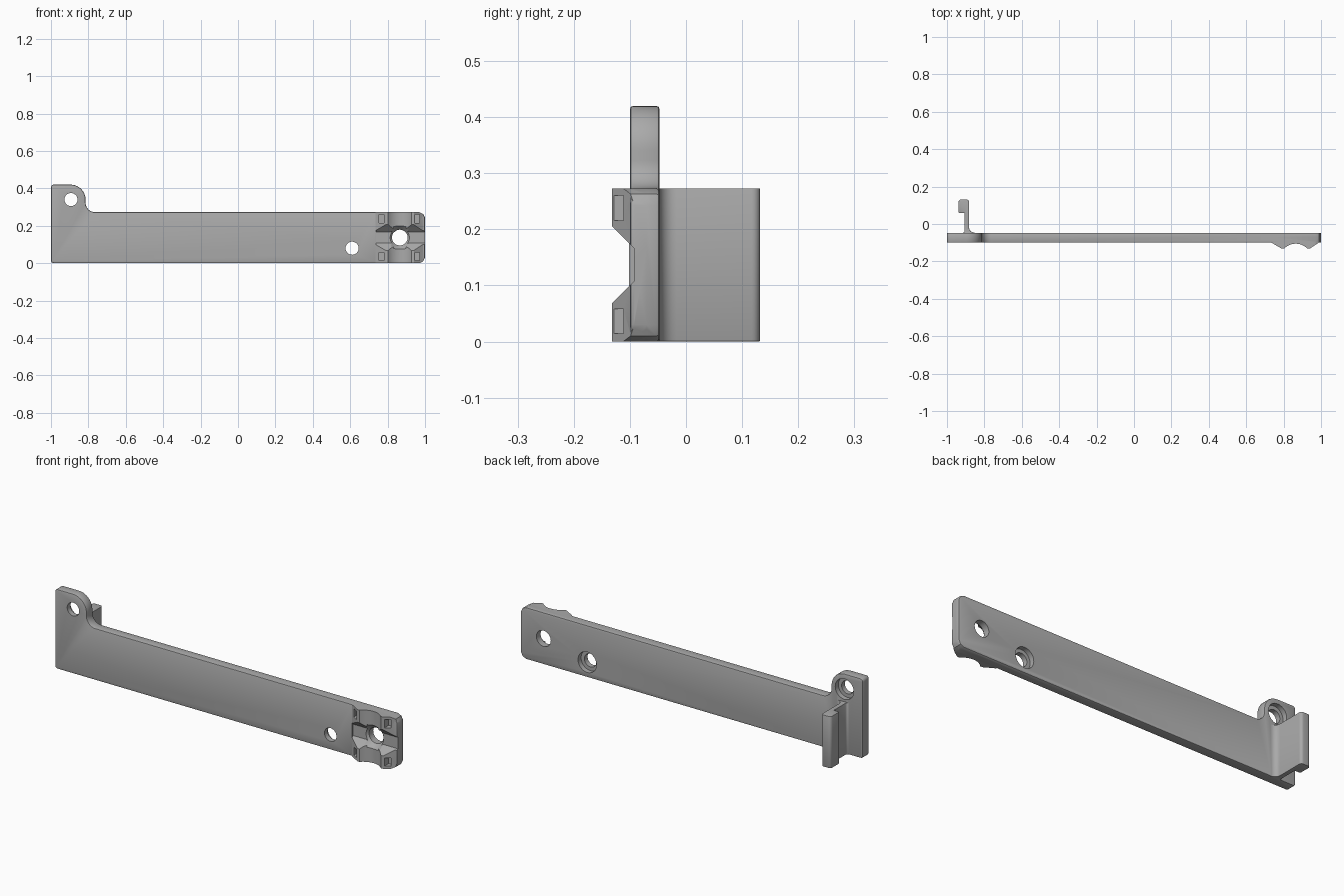
import bpy, bmesh
from math import cos, sin, radians
from mathutils import Matrix

cube = bpy.data.objects.get("Cube")
if cube:
    bpy.data.objects.remove(cube)

grey = bpy.data.materials.new("plain grey")
grey.use_nodes = True
colour = (0.4, 0.4, 0.4, 1)
grey.diffuse_color = colour
grey.node_tree.nodes["Principled BSDF"].inputs["Base Color"].default_value = colour

FRONT, BACK, TOP = -0.1, -0.047, 0.273


def arc(cx, cy, r, start, end, steps=10):
    """Points along a circular arc, angles in degrees."""
    angles = [radians(start + (end - start) * i / steps) for i in range(steps + 1)]
    return [(cx + r * cos(a), cy + r * sin(a)) for a in angles]


def prism(name, points, axis, low, high):
    """Extrude a closed 2D outline along the given axis."""
    place = {"x": lambda p, d: (d, p[0], p[1]),
             "y": lambda p, d: (p[0], d, p[1]),
             "z": lambda p, d: (p[0], p[1], d)}[axis]
    bm = bmesh.new()
    face = bm.faces.new([bm.verts.new(place(p, low)) for p in points])
    new = bmesh.ops.extrude_face_region(bm, geom=[face])["geom"]
    shift = [b - a for a, b in zip(place((0, 0), low), place((0, 0), high))]
    bmesh.ops.translate(bm, vec=shift, verts=[v for v in new if isinstance(v, bmesh.types.BMVert)])
    bmesh.ops.recalc_face_normals(bm, faces=bm.faces)
    return to_object(name, bm)


def to_object(name, bm):
    mesh = bpy.data.meshes.new(name)
    bm.to_mesh(mesh)
    bm.free()
    mesh.materials.append(grey)
    obj = bpy.data.objects.new(name, mesh)
    bpy.context.collection.objects.link(obj)
    return obj


def drill(x, z, y1, r1, y2, r2):
    """Round cutter running along y, radius r1 at y1 and r2 at y2."""
    bm = bmesh.new()
    turn = Matrix.Translation((x, (y1 + y2) / 2, z)) @ Matrix.Rotation(radians(-90), 4, "X")
    bmesh.ops.create_cone(bm, cap_ends=True, segments=40, radius1=r1, radius2=r2,
                          depth=y2 - y1, matrix=turn)
    return to_object("drill", bm)


def select(obj):
    bpy.ops.object.select_all(action="DESELECT")
    obj.select_set(True)
    bpy.context.view_layer.objects.active = obj


def combine(obj, other, operation):
    select(obj)
    mod = obj.modifiers.new("combine", "BOOLEAN")
    mod.operation, mod.object, mod.solver = operation, other, "EXACT"
    bpy.ops.object.modifier_apply(modifier=mod.name)
    bpy.data.objects.remove(other)


def bevel(obj, width, angle=50):
    select(obj)
    mod = obj.modifiers.new("bevel", "BEVEL")
    mod.width, mod.segments = width, 2
    mod.limit_method, mod.angle_limit = "ANGLE", radians(angle)
    bpy.ops.object.modifier_apply(modifier=mod.name)


# Long plate with the raised tab at one end
outline = (arc(-0.985, 0.015, 0.015, 180, 270, 4)
           + [(0.97, 0), (0.99, 0.01), (1, 0.03)]
           + [(1, TOP - 0.03), (0.99, TOP - 0.01), (0.97, TOP)]
           + arc(-0.765, TOP + 0.05, 0.05, 270, 180)
           + arc(-0.895, 0.34, 0.08, 0, 90)
           + arc(-0.985, 0.405, 0.015, 90, 180, 4))
plate = prism("mounting_arm", outline, "y", FRONT, BACK)
bevel(plate, 0.006)

# Raised pad with a shallow vertical channel
pad_profile = ([(0.735, FRONT), (0.79, -0.132), (0.802, -0.132)]
               + arc(0.865, -0.19, 0.085, 137, 43)
               + [(0.928, -0.132), (0.94, -0.132), (1, -0.092), (1, -0.07), (0.735, -0.07)])
pad = prism("pad", pad_profile, "z", 0, TOP)
combine(pad, prism("pad_limit", outline, "y", -0.2, 0), "INTERSECT")
combine(plate, pad, "UNION")

# Sloped recess across the middle of the pad
recess = [(-0.16, 0.04), (-0.093, 0.107), (-0.093, 0.167), (-0.16, 0.234)]
combine(plate, prism("recess", recess, "x", 0.738, 1.1), "DIFFERENCE")

# Four small slots in the pad slopes
for x in (0.768, 0.958):
    for z in (0.036, 0.238):
        slot = [(x - 0.013, z - 0.022), (x + 0.013, z - 0.022),
                (x + 0.013, z + 0.022), (x - 0.013, z + 0.022)]
        combine(plate, prism("slot", slot, "y", -0.2, -0.092), "DIFFERENCE")

# Screw holes, two counterbored from the back and one countersunk in front
for x, z in ((-0.893, 0.34), (0.61, 0.08)):
    combine(plate, drill(x, z, -0.2, 0.035, 0, 0.035), "DIFFERENCE")
    combine(plate, drill(x, z, -0.073, 0.054, 0, 0.054), "DIFFERENCE")
combine(plate, drill(0.865, 0.137, -0.2, 0.042, 0, 0.042), "DIFFERENCE")
combine(plate, drill(0.865, 0.137, -0.112, 0.068, -0.082, 0.042), "DIFFERENCE")

# Hooked rail on the back
hook_profile = ([(-0.92, BACK - 0.01), (-0.85, BACK - 0.01), (-0.85, BACK)]
                + arc(-0.852, BACK + 0.03, 0.03, 270, 180, 6)
                + arc(-0.897, 0.117, 0.015, 0, 90, 5)
                + arc(-0.923, 0.117, 0.015, 90, 180, 5)
                + [(-0.938, 0.063), (-0.934, 0.059), (-0.906, 0.059)]
                + arc(-0.916, BACK + 0.01, 0.01, 0, -90, 4))
hook = prism("hook_rail", hook_profile, "z", 0, TOP)
bevel(hook, 0.005, 80)
combine(plate, hook, "UNION")

select(plate)
bpy.ops.object.shade_smooth_by_angle(angle=radians(28))
